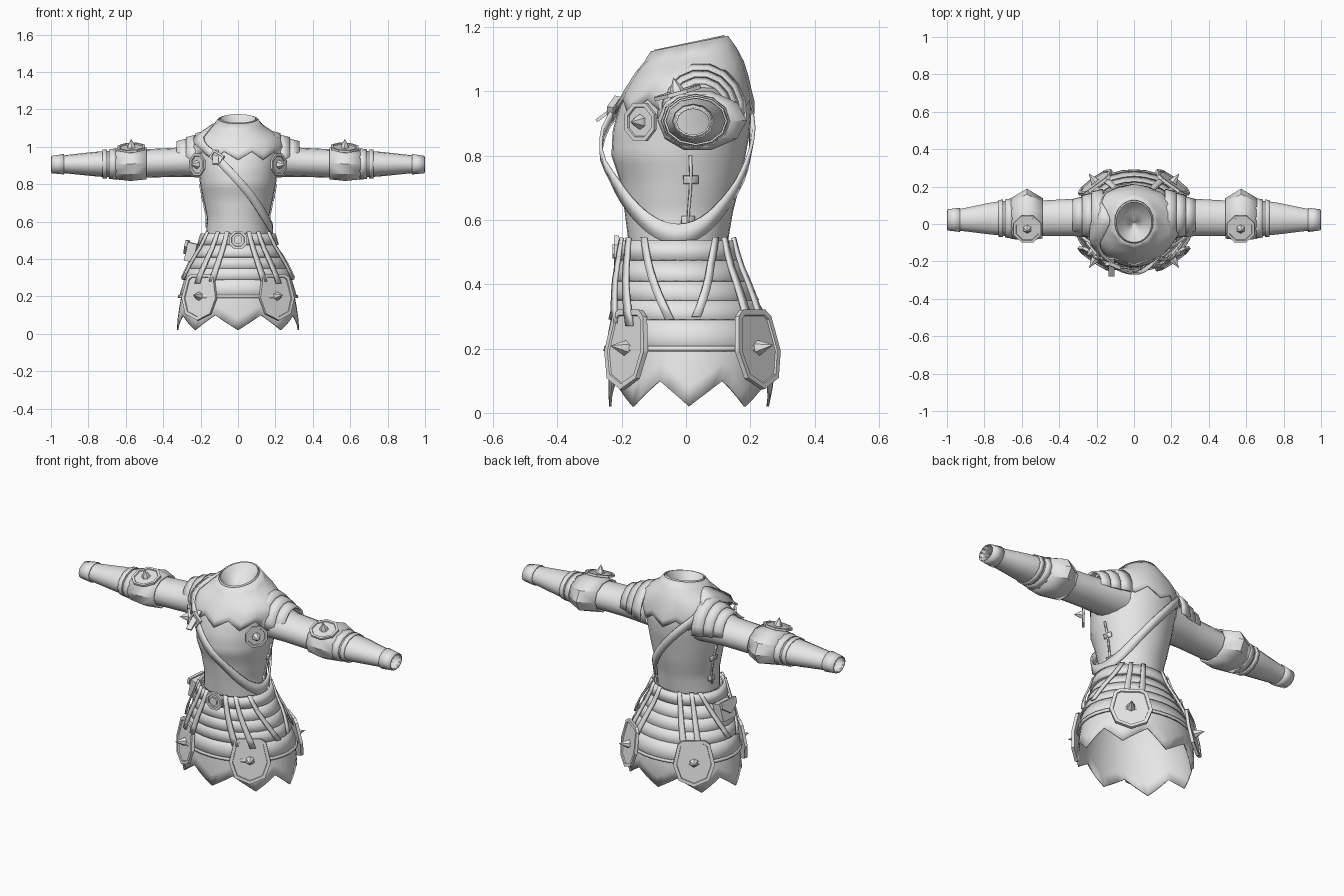
import bpy, bmesh
from math import sin, cos, pi, radians
from mathutils import Matrix, Vector

if "Cube" in bpy.data.objects:
    bpy.data.objects.remove(bpy.data.objects["Cube"])

grey = bpy.data.materials.new("light_grey")
grey.use_nodes = True
grey.diffuse_color = (0.8, 0.8, 0.8, 1)
grey.node_tree.nodes["Principled BSDF"].inputs["Base Color"].default_value = (0.8, 0.8, 0.8, 1)
parts = []


def finish(name, bm, thick=0):
    bmesh.ops.recalc_face_normals(bm, faces=bm.faces)
    mesh = bpy.data.meshes.new(name)
    bm.to_mesh(mesh)
    bm.free()
    mesh.materials.append(grey)
    ob = bpy.data.objects.new(name, mesh)
    bpy.context.collection.objects.link(ob)
    if thick:
        mod = ob.modifiers.new("thickness", 'SOLIDIFY')
        mod.thickness, mod.offset = thick, 0
    parts.append(ob)


def sheet(name, f, nu, nv, closed=True, thick=0):
    """Grid surface from f(u, v), u runs round and v runs along."""
    bm = bmesh.new()
    cols = nu if closed else nu + 1
    rows = [[bm.verts.new(f(i / nu, j / nv)) for i in range(cols)] for j in range(nv + 1)]
    for a, b in zip(rows, rows[1:]):
        for i in range(nu):
            k = (i + 1) % cols
            bm.faces.new((a[i], a[k], b[k], b[i]))
    finish(name, bm, thick)


def lerp(table, t):
    """Interpolate rows keyed by their first number."""
    t = min(max(t, table[0][0]), table[-1][0])
    for a, b in zip(table, table[1:]):
        if t <= b[0]:
            k = (t - a[0]) / (b[0] - a[0])
            return [p + (q - p) * k for p, q in zip(a[1:], b[1:])]


def around(table, deg, z, off=0.0, s=1):
    """Point on an oval body at an angle (0 = left, 270 = front) and height."""
    rx, front, back = lerp(table, z)
    a = radians(deg)
    y = (front + back) / 2 + ((back - front) / 2 + off) * sin(a)
    return Vector((s * (rx + off) * cos(a), y, z + max(0, z - 1) * y * 1.4))


# height, half width, front y, back y
TORSO = [(.5, .17, -.175, .125), (.62, .165, -.19, .145), (.72, .185, -.205, .17),
         (.8, .203, -.232, .185), (.88, .212, -.228, .2), (.96, .228, -.205, .205),
         (1.02, .245, -.175, .19), (1.06, .21, -.155, .177), (1.095, .15, -.135, .16),
         (1.12, .112, -.11, .14), (1.15, .095, -.098, .118)]
SKIRT = [(0, .325, -.235, .25), (.1, .317, -.238, .27), (.2, .3, -.235, .272),
         (.3, .277, -.225, .237), (.4, .232, -.21, .187), (.47, .197, -.196, .152),
         (.55, .174, -.183, .132)]
# distance along x, centre z, half height, centre y, half depth
ARM = [(.15, .935, .1, .04, .12), (.32, .918, .078, .035, .1), (.5, .911, .076, .03, .095),
       (.62, .908, .075, .03, .1), (.75, .908, .067, .03, .088), (.93, .907, .048, .022, .058),
       (1, .905, .04, .022, .05)]


def zig(u, teeth):
    """0 at tooth tips, 1 in the notches."""
    return 1 - abs(2 * ((u * teeth) % 1) - 1)


# Torso, closed neck hollow and jagged yoke
sheet("torso", lambda u, v: around(TORSO, 360 * u, .5 + .65 * v), 32, 26)
def hollow(u, v):
    p = around(TORSO, 360 * u, 1.15)
    return Vector((p.x * (1 - .97 * v), .01 + (p.y - .01) * (1 - .97 * v), p.z - .09 * v ** .7))
sheet("neck_hollow", hollow, 32, 4)
sheet("jagged_yoke", lambda u, v: around(
    TORSO, 360 * u, (.93 + .045 * zig(u + .25, 10)) * (1 - v) + 1.145 * v, .007), 20, 6, thick=.006)

# Diagonal strap looping from right shoulder to left hip
def sash(u, v):
    a = 360 * u
    bust = .022 * max(0, -sin(radians(a)))
    return around(TORSO, a, .82 - .265 * cos(radians(a)) + .065 * (v - .5), .013 + bust)
sheet("diagonal_strap", sash, 48, 1, thick=.01)

# Skirt with pointed hem, layered wraps, belt
sheet("pointed_skirt", lambda u, v: around(
    SKIRT, 360 * u, (.02 + .08 * zig(u, 8)) * (1 - v) + .53 * v), 48, 8, thick=.008)
for i, (lo, hi) in enumerate([(.195, .3), (.29, .36), (.35, .42), (.41, .475)]):
    sheet(f"skirt_wrap_{i + 1}", lambda u, v: around(
        SKIRT, 360 * u, lo + (hi - lo) * v, .012 - .008 * v), 32, 2, thick=.008)
sheet("wrap_hem", lambda u, v: around(SKIRT, 360 * u, .192 + .016 * v, .017), 32, 1, thick=.008)
sheet("belt", lambda u, v: around(SKIRT, 360 * u, .475 + .06 * v, .016), 32, 1, thick=.014)


def plate(name, outline, loc, normal, up=(0, 0, 1), thick=.012, rim=.014, spike=0.0):
    """Flat plate with a raised rim and an optional pointed stud."""
    n = Vector(normal).normalized()
    side = Vector(up).cross(n).normalized()
    m = Matrix((side, n.cross(side), n)).transposed().to_4x4()
    m.translation = loc
    bm = bmesh.new()
    face = bm.faces.new([bm.verts.new((x, y, 0)) for x, y in outline])
    ext = bmesh.ops.extrude_face_region(bm, geom=[face])
    top = [g for g in ext["geom"] if isinstance(g, bmesh.types.BMFace)]
    bmesh.ops.translate(bm, verts=top[0].verts, vec=(0, 0, thick))
    if rim:
        bmesh.ops.inset_region(bm, faces=top, thickness=rim)
        bmesh.ops.inset_region(bm, faces=top, thickness=.002, depth=-.006)
    if spike:
        for r1, r2, z, d in ((.024, .02, thick, .012), (.02, 0, thick + .012, spike)):
            bmesh.ops.create_cone(bm, cap_ends=True, segments=6, radius1=r1, radius2=r2, depth=d,
                                  matrix=Matrix.Translation((0, 0, z + d / 2 - .004)))
    bm.transform(m)
    finish(name, bm)


def ngon(n, r):
    return [(r * cos(2 * pi * (i + .5) / n), r * sin(2 * pi * (i + .5) / n)) for i in range(n)]


def box(w, h):
    return [(-w, -h), (w, -h), (w, h), (-w, h)]


HIP_PLATE = [(0, -.13), (.08, -.095), (.11, -.01), (.085, .1), (.058, .12),
             (-.058, .12), (-.085, .1), (-.11, -.01), (-.08, -.095)]

# Belt buckle with a raised stud
plate("belt_buckle", ngon(8, .052), (0, -.208, .503), (0, -1, 0), thick=.016)
plate("buckle_stud", ngon(8, .024), (0, -.216, .503), (0, -1, 0), thick=.012, rim=0)
# Buckle on the diagonal strap, with its loose tail
plate("strap_buckle", box(.035, .025), (-.11, -.215, .945), (-.3, -1, .2), up=(.6, 0, 1), thick=.02)
plate("strap_tail", box(.016, .06), (-.12, -.228, .94), (0, -.6, .8), up=(0, .8, .6), thick=.01, rim=0)
# Hip pouch on the right side
plate("hip_pouch", [(-.05, -.05), (.05, -.05), (.055, .05), (-.055, .05)],
      (-.225, .0, .43), (-1, .1, .25), thick=.05, rim=0)
plate("pouch_flap", [(-.058, .055), (-.058, .02), (0, -.02), (.058, .02), (.058, .055)],
      (-.274, .0, .445), (-1, .1, .25), thick=.014, rim=0)

for s, tag in ((1, "left"), (-1, "right")):
    # Sleeve, wrist cuff and forearm bands
    def arm(u, x, off=0.0, back=0.0):
        cz, rz, cy, ry = lerp(ARM, x)
        a = 2 * pi * u
        y = cy + (ry + off) * cos(a) + back * max(0, cos(a))
        return Vector((s * x, y, cz + (rz + off) * sin(a)))

    def sleeve_band(name, x0, x1, off, flare=0.0):
        sheet(f"{tag}_{name}", lambda u, v: arm(u, x0 + (x1 - x0) * v, off + flare * v), 12, 1, thick=.006)

    sheet(f"{tag}_sleeve", lambda u, v: arm(u, .15 + .85 * v), 16, 15)
    sleeve_band("wrist_cuff", .93, .998, .004, -.001)
    sleeve_band("forearm_band", .7, .725, .005)
    sleeve_band("forearm_wrap", .65, .69, .008, -.003)

    # Elbow guard bulging to the back, with a spiked disc on top
    def guard(u, v):
        bulge = 1 - abs(2 * v - 1)
        return arm(u, .49 + .165 * v, .008 + .008 * bulge, .04 * bulge)
    sheet(f"{tag}_elbow_guard", guard, 10, 2, thick=.01)
    plate(f"{tag}_elbow_disc", ngon(8, .08), (s * .57, -.025, .99), (s * .04, -.28, 1),
          up=(0, 1, 0), spike=.035)

    # Overlapping shoulder plates stepping down the slope
    for i in range(3):
        def pauldron(u, v):
            a = radians(-8 + 196 * u)
            x = .165 + .05 * i + .062 * v
            r = .152 - .43 * (x - .165) + .01 * v
            return Vector((s * x, .045 + r * .92 * cos(a), .935 + r * sin(a)))
        sheet(f"{tag}_shoulder_plate_{i + 1}", pauldron, 9, 1, closed=False, thick=.01)

    # Spiked chest disc at the front of the armpit
    plate(f"{tag}_chest_disc", ngon(8, .064), (s * .212, -.138, .905), (s * .75, -.6, 0), spike=.035)

    # Side seam with clasps
    for name, lo, hi, wide in (("seam", .57, .8, 2.5), ("lower_clasp", .588, .612, 14), ("upper_clasp", .713, .737, 14)):
        sheet(f"{tag}_side_{name}", lambda u, v: around(
            TORSO, 10 + wide * (u - .5), lo + (hi - lo) * v, .005, s), 1, 4, closed=False, thick=.008)

    # Hanging straps: start angle, end angle, end height
    hangers = [(287, 297, .28), (303, 315, .27), (325, 347, .29), (40, 6, .3), (53, 45, .27), (72, 60, .27)]
    for i, (a0, a1, zend) in enumerate(hangers):
        def hang(u, v):
            z = .545 + (zend - .545) * v
            return around(SKIRT, a0 + (a1 - a0) * v + 6.5 * (u - .5), z, .024 + .006 * sin(pi * v), s)
        sheet(f"{tag}_hanging_strap_{i + 1}", hang, 1, 6, closed=False, thick=.01)

    # Spiked hip plates, front and back
    for name, a, dy, lean in (("front", 311, -.92, .14), ("back", 49, .85, .18)):
        plate(f"{tag}_{name}_hip_plate", HIP_PLATE, around(SKIRT, a, .2, .008, s),
              (s * .62, dy, lean), thick=.016, rim=.018, spike=.045)

# Smooth shading with crisp edges
bpy.ops.object.select_all(action='DESELECT')
for ob in parts:
    ob.select_set(True)
bpy.context.view_layer.objects.active = parts[0]
bpy.ops.object.shade_smooth_by_angle(angle=radians(32))
